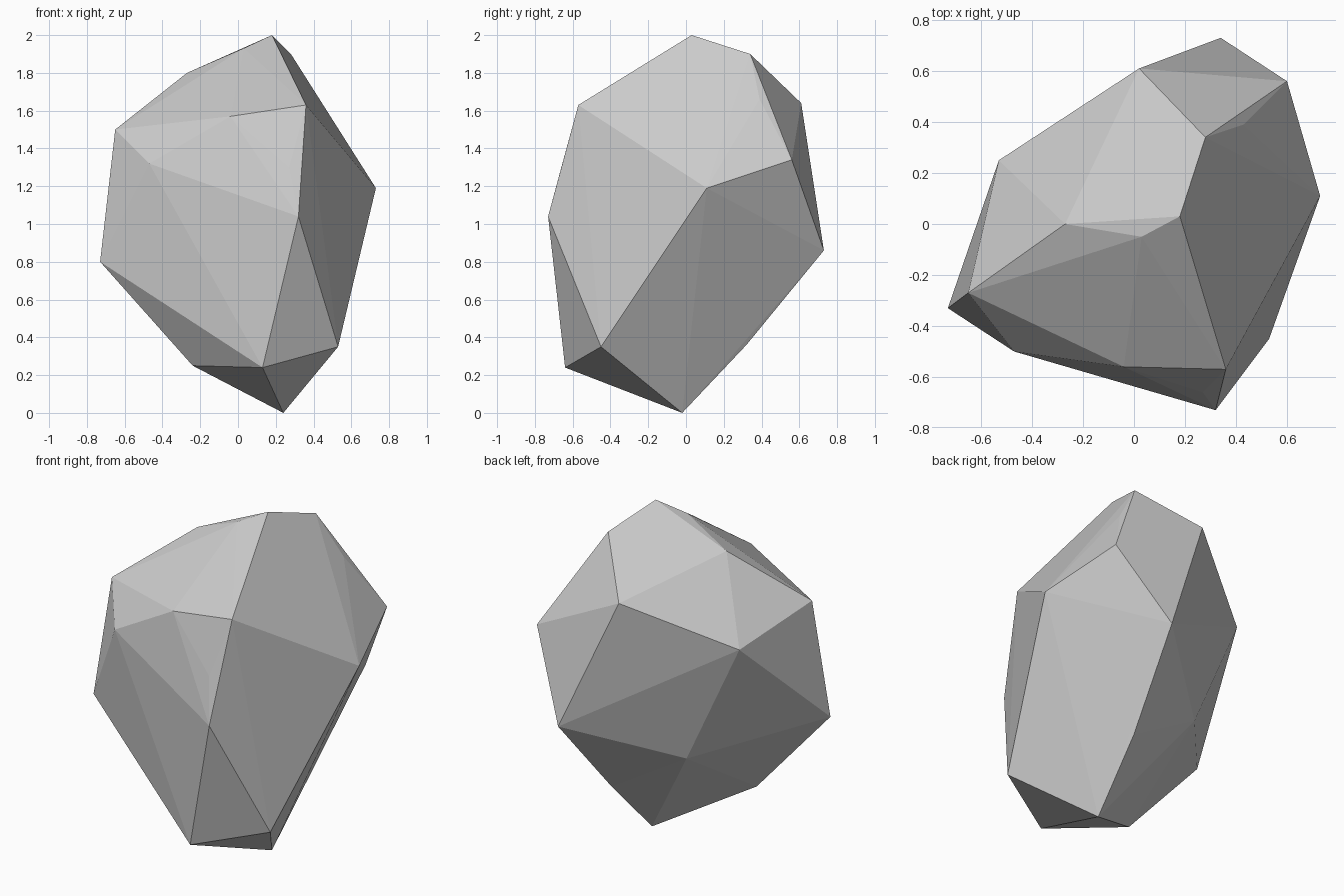
import bpy
import bmesh

# Remove the default cube
default_cube = bpy.data.objects.get("Cube")
if default_cube:
    bpy.data.objects.remove(default_cube, do_unlink=True)


def flat_material(name, colour):
    material = bpy.data.materials.new(name)
    material.use_nodes = True
    material.diffuse_color = colour
    shader = next(n for n in material.node_tree.nodes if n.type == "BSDF_PRINCIPLED")
    shader.inputs["Base Color"].default_value = colour
    return material


def faceted_stone(name, corners, material):
    """Wrap a tight skin of flat facets around the corner points."""
    bm = bmesh.new()
    for corner in corners:
        bm.verts.new(corner)
    bmesh.ops.convex_hull(bm, input=bm.verts[:])
    # Drop any points that ended up inside the skin
    loose = [v for v in bm.verts if not v.link_faces]
    bmesh.ops.delete(bm, geom=loose, context="VERTS")
    bmesh.ops.recalc_face_normals(bm, faces=bm.faces[:])
    for face in bm.faces:
        face.smooth = False
    mesh = bpy.data.meshes.new(name)
    bm.to_mesh(mesh)
    bm.free()
    mesh.materials.append(material)
    stone = bpy.data.objects.new(name, mesh)
    bpy.context.scene.collection.objects.link(stone)
    return stone


# Crest of the rock
crest = [(.18, .03, 2), (.28, .34, 1.9), (-.27, 0, 1.8), (.03, -.05, 1.93)]

# Shoulder ring below the crest
shoulder = [
    (.43, .39, 1.66), (.02, .61, 1.64), (.36, -.57, 1.63),
    (-.04, -.56, 1.57), (-.65, -.27, 1.5), (-.53, .25, 1.37),
    (.6, .56, 1.34), (-.47, -.5, 1.32), (.27, -.66, 1.3),
]

# Widest ring around the middle
belly = [(.73, .11, 1.19), (.32, -.73, 1.04), (.34, .73, .86), (-.73, -.33, .8)]

# Underside tapering to a single point
underside = [
    (-.2, .28, .64), (.27, .32, .36), (.53, -.45, .35),
    (-.24, -.33, .25), (.13, -.64, .24), (.24, -.02, 0),
]

stone_grey = flat_material("stone grey", (.6, .6, .6, 1))
faceted_stone("rock", crest + shoulder + belly + underside, stone_grey)
